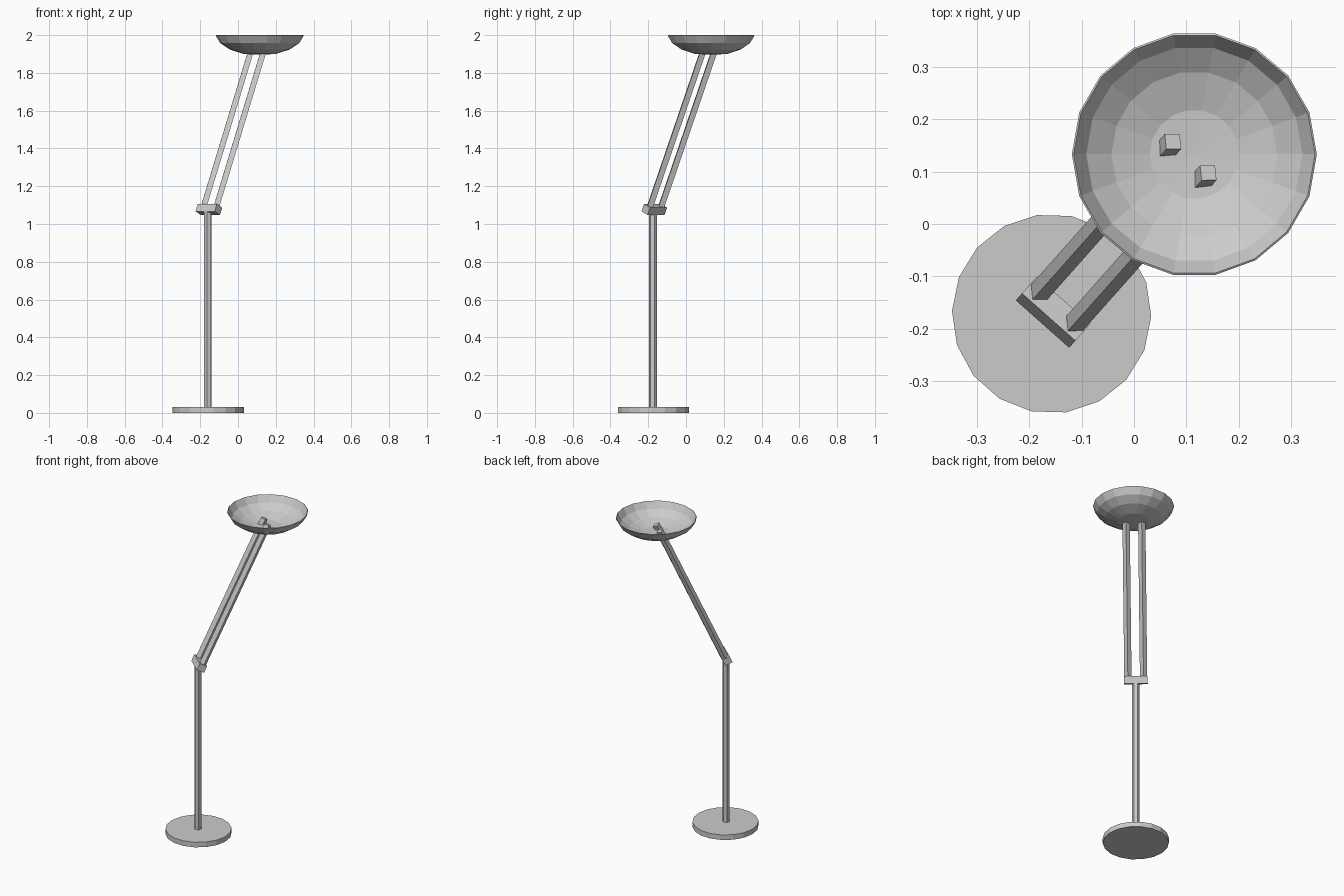
import bpy, bmesh, math
from mathutils import Vector, Matrix

if "Cube" in bpy.data.objects:
    bpy.data.objects.remove(bpy.data.objects["Cube"])

# Lamp frame: local x runs along the hinge, local y is the way the arms lean
FOOT = Vector((-0.157, -0.171, 0))
YAW = Matrix.Rotation(math.radians(-41.6), 4, 'Z')
LEAN = math.atan(0.457)
PLACE = Matrix.Translation(FOOT) @ YAW


def local(x, y, z):
    return PLACE @ Vector((x, y, z))


def make_object(name, bm):
    bmesh.ops.recalc_face_normals(bm, faces=bm.faces)
    mesh = bpy.data.meshes.new(name)
    bm.to_mesh(mesh)
    bm.free()
    ob = bpy.data.objects.new(name, mesh)
    bpy.context.collection.objects.link(ob)
    return ob


def rod(name, start, end, radius, sides):
    """Prism between two points, one edge turned towards the lean side."""
    axis = end - start
    side = (YAW @ Vector((1, 0, 0))).normalized()
    up = axis.normalized()
    fwd = up.cross(side).normalized()
    bm = bmesh.new()
    rings = []
    for p in (start, end):
        ring = []
        for i in range(sides):
            a = math.tau * i / sides
            ring.append(bm.verts.new(p + radius * (side * math.cos(a) + fwd * math.sin(a))))
        rings.append(ring)
    for i in range(sides):
        j = (i + 1) % sides
        bm.faces.new((rings[0][i], rings[0][j], rings[1][j], rings[1][i]))
    for ring in rings:
        bm.faces.new(ring)
    return make_object(name, bm)


# Foot disc and upright pole
rod("base", FOOT, FOOT + Vector((0, 0, 0.032)), 0.19, 18)
rod("pole", local(0, -0.004, 0.02), local(0, -0.004, 1.07), 0.021, 6)

# Hinge block, tilted with the arms
bm = bmesh.new()
bmesh.ops.create_cube(bm, size=1)
tilt = Matrix.Rotation(-LEAN, 4, 'X')
bm.transform(Matrix.Translation(local(0, 0.004, 1.077)) @ YAW @ tilt
             @ Matrix.Diagonal((0.136, 0.047, 0.043, 1)))
make_object("hinge_block", bm)

# Twin parallel arms
for name, x in (("left_arm", -0.045), ("right_arm", 0.045)):
    rod(name, local(x, 0.012, 1.088), local(x, 0.012 + 0.457 * 0.847, 1.935), 0.021, 4)

# Open bowl shade
bm = bmesh.new()
profile = [(0.0, 1.900), (0.085, 1.904), (0.158, 1.928), (0.206, 1.960), (0.23, 2.0)]
verts = [bm.verts.new((r, 0, z)) for r, z in profile]
edges = [bm.edges.new(pair) for pair in zip(verts, verts[1:])]
bmesh.ops.spin(bm, geom=verts + edges, cent=(0, 0, 0), axis=(0, 0, 1),
               angle=math.tau, steps=18, use_duplicate=False)
bmesh.ops.remove_doubles(bm, verts=bm.verts, dist=0.0005)
bm.transform(Matrix.Translation((0.115, 0.133, 0)))
shade = make_object("bowl_shade", bm)
wall = shade.modifiers.new("wall", 'SOLIDIFY')
wall.thickness = 0.004
# Wall grows inward, so the outer size is kept
wall.offset = -1
